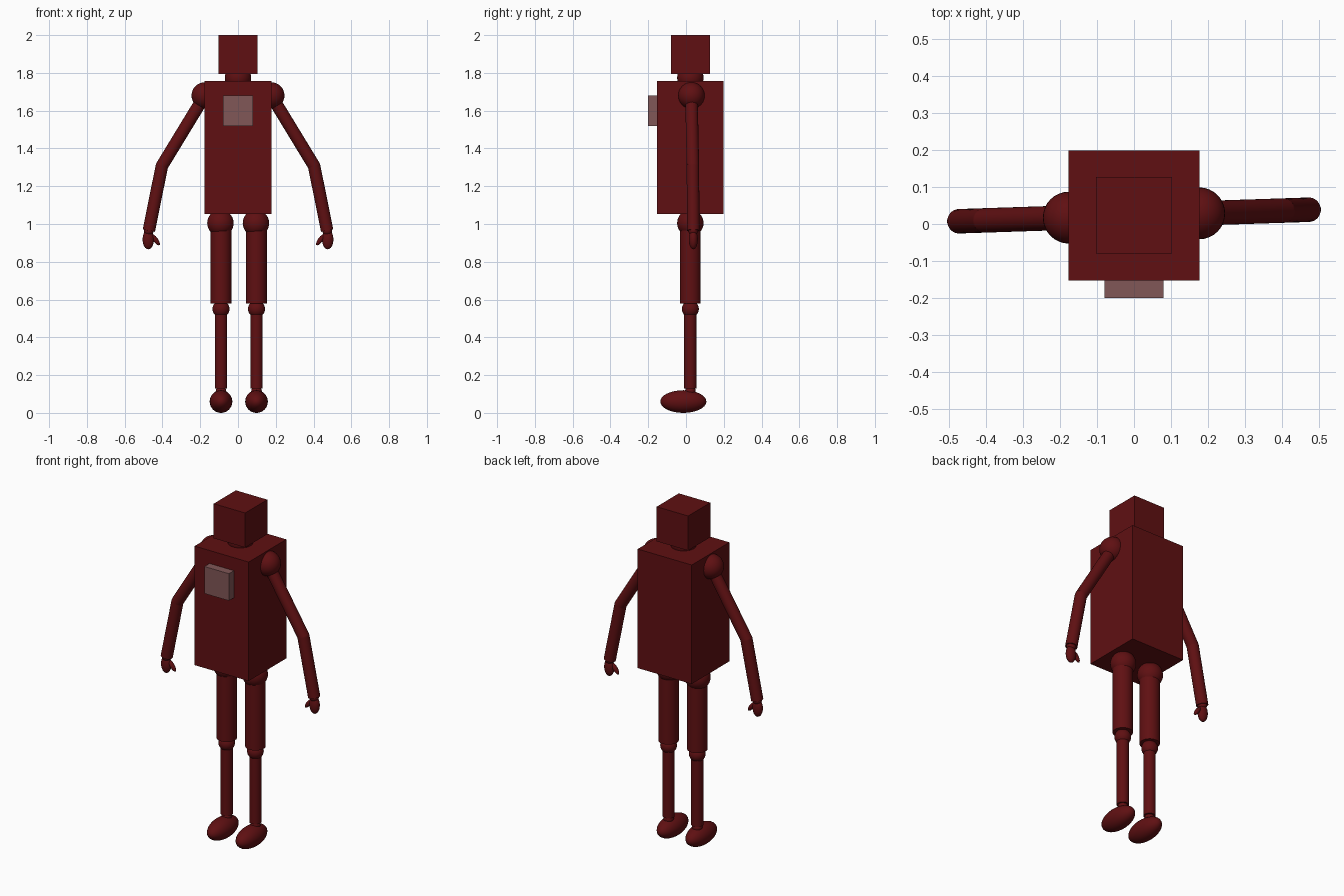
import bpy
from mathutils import Vector

cube = bpy.data.objects.get("Cube")
if cube:
    bpy.data.objects.remove(cube, do_unlink=True)


def material(name, colour):
    mat = bpy.data.materials.new(name)
    mat.use_nodes = True
    mat.diffuse_color = colour
    mat.node_tree.nodes["Principled BSDF"].inputs["Base Color"].default_value = colour
    return mat


RED = material("dark red", (0.115, 0.005, 0.006, 1))
MAUVE = material("dusty mauve", (0.22, 0.095, 0.095, 1))


def finish(name, mat=RED, smooth=True):
    obj = bpy.context.object
    obj.name = name
    obj.data.materials.append(mat)
    if smooth:
        bpy.ops.object.shade_smooth_by_angle()
    return obj


def box(name, low, high, mat=RED):
    low, high = Vector(low), Vector(high)
    bpy.ops.mesh.primitive_cube_add(size=1, location=(low + high) / 2)
    bpy.context.object.scale = high - low
    finish(name, mat, smooth=False)


def ball(name, centre, radii, axis=(0, 0, 1)):
    """Ellipsoid whose local z points along axis."""
    bpy.ops.mesh.primitive_uv_sphere_add(segments=32, ring_count=16, radius=1, location=centre)
    obj = bpy.context.object
    obj.scale = radii
    obj.rotation_euler = Vector(axis).to_track_quat("Z", "Y").to_euler()
    finish(name)


def joint(name, centre, radius):
    ball(name, centre, (radius,) * 3)


def limb(name, start, end, radius):
    start, end = Vector(start), Vector(end)
    bpy.ops.mesh.primitive_cylinder_add(vertices=32, radius=radius, depth=(end - start).length,
                                        location=(start + end) / 2)
    bpy.context.object.rotation_euler = (end - start).to_track_quat("Z", "Y").to_euler()
    finish(name)


MID_Y = 0.023

# Head, neck, torso and chest panel
box("head", (-0.103, -0.08, 1.795), (0.103, 0.127, 2.0))
joint("neck", (0, MID_Y, 1.775), 0.07)
box("torso", (-0.177, -0.153, 1.052), (0.177, 0.199, 1.757))
box("chest_panel", (-0.08, -0.2, 1.52), (0.08, -0.15, 1.68), MAUVE)

for side, s in (("left", 1), ("right", -1)):
    # Arms hang in a plane turned slightly about the vertical
    def arm(x, z):
        return Vector((s * x, MID_Y + 0.033 * s * x, z))

    shoulder, elbow, wrist = arm(0.176, 1.68), arm(0.403, 1.307), arm(0.472, 0.965)
    joint(side + "_shoulder", shoulder, 0.07)
    limb(side + "_upper_arm", shoulder, elbow, 0.033)
    joint(side + "_elbow", elbow, 0.033)
    limb(side + "_forearm", elbow, wrist, 0.033)
    joint(side + "_wrist", wrist, 0.026)
    ball(side + "_hand", arm(0.475, 0.918), (0.03, 0.024, 0.052))
    ball(side + "_thumb", arm(0.437, 0.917), (0.013, 0.013, 0.036), arm(0.47, 0.94) - arm(0.437, 0.895))

    # Legs
    x = s * 0.094 + 0.004
    joint(side + "_hip", (x - 0.003, MID_Y, 1.005), 0.07)
    limb(side + "_thigh", (x, MID_Y, 1.005), (x, MID_Y, 0.578), 0.055)
    joint(side + "_knee", (x, MID_Y, 0.55), 0.045)
    limb(side + "_shin", (x, MID_Y, 0.55), (x, MID_Y, 0.13), 0.033)
    joint(side + "_ankle", (x, MID_Y, 0.115), 0.028)
    ball(side + "_foot", (x, -0.014, 0.06), (0.06, 0.122, 0.06))
